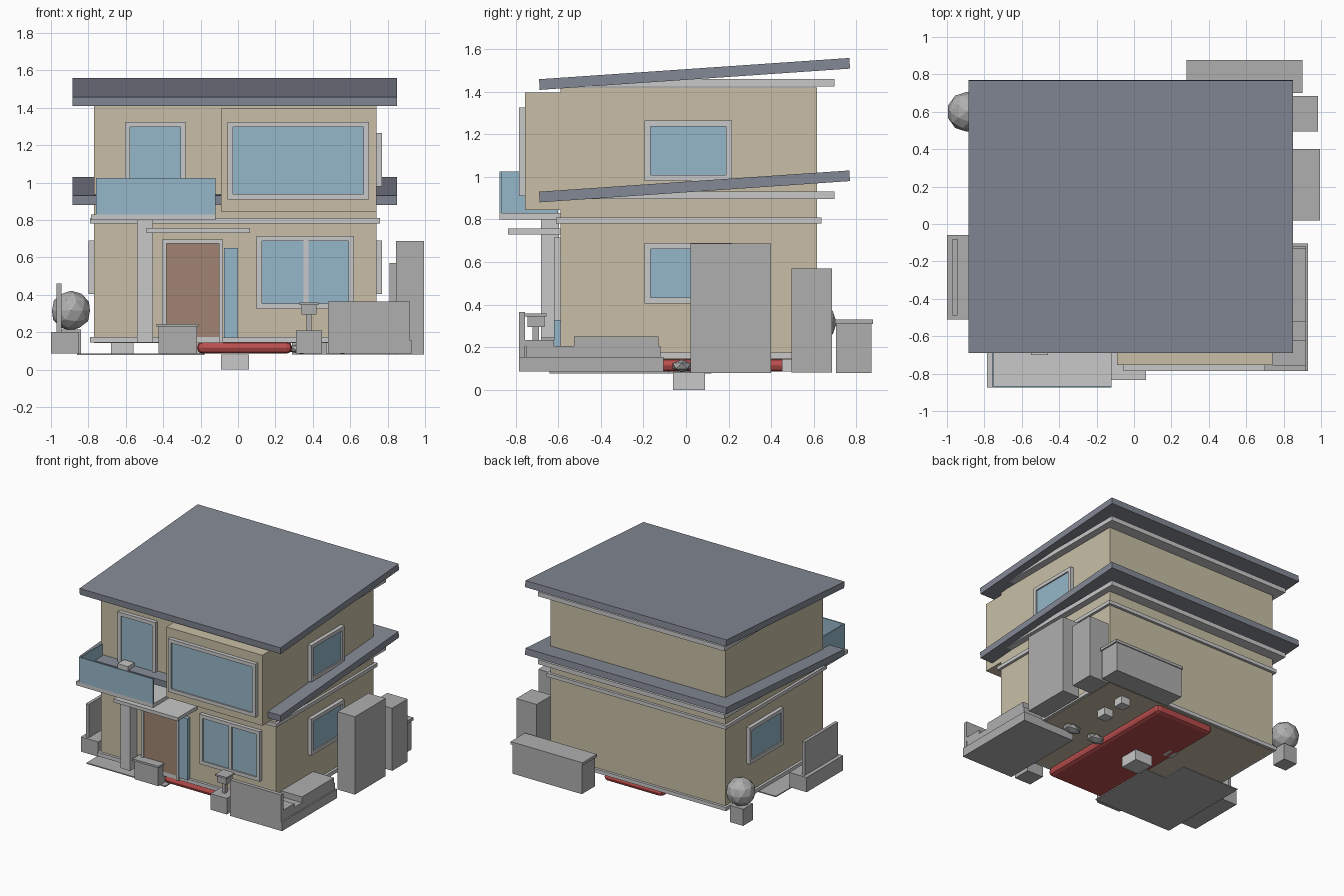
import bpy
import bmesh
from math import atan2
from mathutils import Matrix, Vector

default_cube = bpy.data.objects.get("Cube")
if default_cube:
    bpy.data.objects.remove(default_cube, do_unlink=True)


def make_material(name, red, green, blue):
    material = bpy.data.materials.new(name)
    material.use_nodes = True
    colour = (red, green, blue, 1)
    material.diffuse_color = colour
    shader = next(n for n in material.node_tree.nodes if n.type == "BSDF_PRINCIPLED")
    shader.inputs["Base Color"].default_value = colour
    return material


wall = make_material("beige_wall", .58, .52, .38)
trim = make_material("pale_grey_trim", .58, .58, .58)
stone = make_material("mid_grey_stone", .43, .43, .43)
slate = make_material("slate_roof", .23, .25, .3)
glass = make_material("blue_glass", .3, .47, .58)
wood = make_material("brown_door", .35, .23, .165)
scarlet = make_material("red_slab", .5, .075, .075)


def finish(name, mesh_data, material):
    mesh = bpy.data.meshes.new(name)
    mesh_data.to_mesh(mesh)
    mesh_data.free()
    mesh.materials.append(material)
    result = bpy.data.objects.new(name, mesh)
    bpy.context.scene.collection.objects.link(result)
    return result


def box(name, xs, ys, zs, material):
    """Box filling the given x, y and z ranges."""
    spans = (xs, ys, zs)
    centre = Vector([sum(span) / 2 for span in spans])
    size = [span[1] - span[0] for span in spans]
    data = bmesh.new()
    bmesh.ops.create_cube(data, size=1)
    bmesh.ops.scale(data, vec=size, verts=data.verts)
    result = finish(name, data, material)
    result.location = centre
    return result


def ball(name, centre, size, detail, material):
    data = bmesh.new()
    bmesh.ops.create_icosphere(data, subdivisions=detail, radius=1)
    bmesh.ops.scale(data, vec=size, verts=data.verts)
    result = finish(name, data, material)
    result.location = centre
    return result


def window(name, plane, side, across, zs, border=.028, pane=glass, sill=True):
    """Raised four-piece frame and recessed pane; side is 'front', 'left' or 'right'."""
    def place(part, span, heights, depth, material):
        if side == "front":
            box(part, span, (plane - depth, plane), heights, material)
        else:
            reach = depth if side == "left" else -depth
            box(part, sorted((plane, plane + reach)), span, heights, material)
    low, high = zs
    start, end = across
    bottom = low + border if sill else low
    place(name + "_jamb_a", (start, start + border), zs, .03, trim)
    place(name + "_jamb_b", (end - border, end), zs, .03, trim)
    inner = (start + border, end - border)
    place(name + "_head", inner, (high - border, high), .03, trim)
    if sill:
        place(name + "_sill", inner, (low, bottom), .03, trim)
    place(name + "_pane", inner, (bottom, high - border), .02, pane)


# House walls and the projecting upper bay
box("house_walls", (-.77, .74), (-.59, .615), (.143, 1.42), wall)
box("upper_bay", (-.09, .74), (-.755, -.5), (.845, 1.395), wall)

# Trim bands around the house
box("foundation_band", (-.79, .76), (-.61, .635), (.146, .175), trim)
box("floor_band", (-.79, .76), (-.61, .635), (.782, .81), trim)
for label, base in (("lower", .895), ("upper", 1.425)):
    box(label + "_eave_band", (-.82, .79), (-.595, .697), (base, base + .035), trim)

# Two matching roofs, sloping down to the front
pitch = atan2(.1, 1.46)
for label, height in (("lower", .955), ("upper", 1.483)):
    roof = box(label + "_roof", (-.885, .85), (-.73, .73), (-.025, .025), slate)
    roof.location = (-.0175, .04, height)
    roof.rotation_euler.x = pitch

# Windows and door
window("bay_window", -.755, "front", (-.055, .7), (.91, 1.325))
window("balcony_window", -.59, "front", (-.605, -.28), (.86, 1.325))
window("ground_window", -.59, "front", (.1, .62), (.325, .715))
box("ground_window_mullion", (.35, .378), (-.618, -.59), (.35, .69), trim)
window("left_upper_window", .74, "left", (-.195, .215), (.98, 1.265))
window("left_lower_window", .74, "left", (-.195, .215), (.405, .69))
window("right_lower_window", -.77, "right", (-.065, .355), (.405, .69))
window("front_door", -.59, "front", (-.405, -.08), (.143, .695),
       border=.022, pane=wood, sill=False)
box("door_sidelight", (-.075, 0), (-.62, -.59), (.17, .65), glass)

# Balcony
box("balcony_floor", (-.785, -.12), (-.875, -.59), (.8, .83), trim)
box("balcony_front_glass", (-.76, -.12), (-.875, -.865), (.815, 1.025), glass)
box("balcony_side_glass", (-.76, -.75), (-.865, -.6), (.815, 1.025), glass)
box("balcony_pot", (-.55, -.46), (-.7, -.62), (.91, .965), trim)

# Porch
box("porch_canopy", (-.49, .065), (-.835, -.59), (.73, .757), trim)
box("porch_column", (-.54, -.455), (-.68, -.595), (.145, .8), trim)
box("porch_paving", (-.86, -.18), (-.64, -.08), (.077, .085), stone)
box("side_paving", (-.86, -.36), (-.08, .12), (.077, .085), stone)
box("porch_chest", (-.425, -.22), (-.67, -.56), (.085, .23), stone)
box("porch_chest_lid", (-.435, -.21), (-.68, -.55), (.23, .245), stone)

# Rounded red slab under the floor
slab = box("red_slab", (-.22, .29), (-.61, .61), (.085, .15), scarlet)
rounding = slab.modifiers.new("rounding", "BEVEL")
rounding.width = .03
rounding.segments = 2

# Small blocks and stones under the floor
box("ground_block", (-.09, .06), (-.06, .09), (0, .082), trim)
for number, (x, y) in enumerate([(.52, .49), (.51, .29), (-.18, .19), (-.62, -.3)]):
    half = .06 if x < -.5 else .04
    box(f"floor_support_{number}", (x - half, x + half), (y - half, y + half),
        (.085, .146), trim)
for number, x in enumerate((.34, .56)):
    ball(f"floor_stone_{number}", (x, -.02, .112), (.08, .05, .03), 1, stone)

# Raised garden bed at the front left
box("bed_base", (.48, .93), (-.785, -.105), (.085, .155), stone)
box("bed_step", (.5, .92), (-.75, -.12), (.155, .205), stone)
box("bed_bench", (.66, .92), (-.525, -.13), (.205, .25), stone)
box("bed_front_wall", (.48, .92), (-.785, -.755), (.155, .365), stone)
box("bed_ledge", (.5, .92), (-.755, -.62), (.205, .235), stone)

# Garden lamp
box("lamp_base", (.31, .45), (-.78, -.64), (.085, .21), stone)
box("lamp_post", (.365, .392), (-.72, -.69), (.21, .3), stone)
box("lamp_head", (.34, .42), (-.745, -.665), (.295, .345), stone)
box("lamp_cap", (.33, .43), (-.755, -.655), (.345, .358), stone)

# Cabinets along the left side and the back
box("tall_cabinet", (.845, .995), (.02, .4), (.08, .687), stone)
box("short_cabinet", (.81, .985), (.495, .685), (.082, .57), stone)
box("back_chest", (.29, .89), (.705, .87), (.08, .308), stone)
box("back_chest_lid", (.28, .9), (.7, .877), (.308, .33), stone)

# Planter with a screen, and a clipped round shrub
box("side_planter", (-1, -.85), (-.51, -.06), (.085, .2), stone)
box("planter_screen", (-.97, -.945), (-.49, -.08), (.2, .46), stone)
box("shrub_pot", (-.955, -.84), (.54, .66), (.085, .215), stone)
ball("round_shrub", (-.893, .6, .315), (.107, .107, .107), 2, stone)
